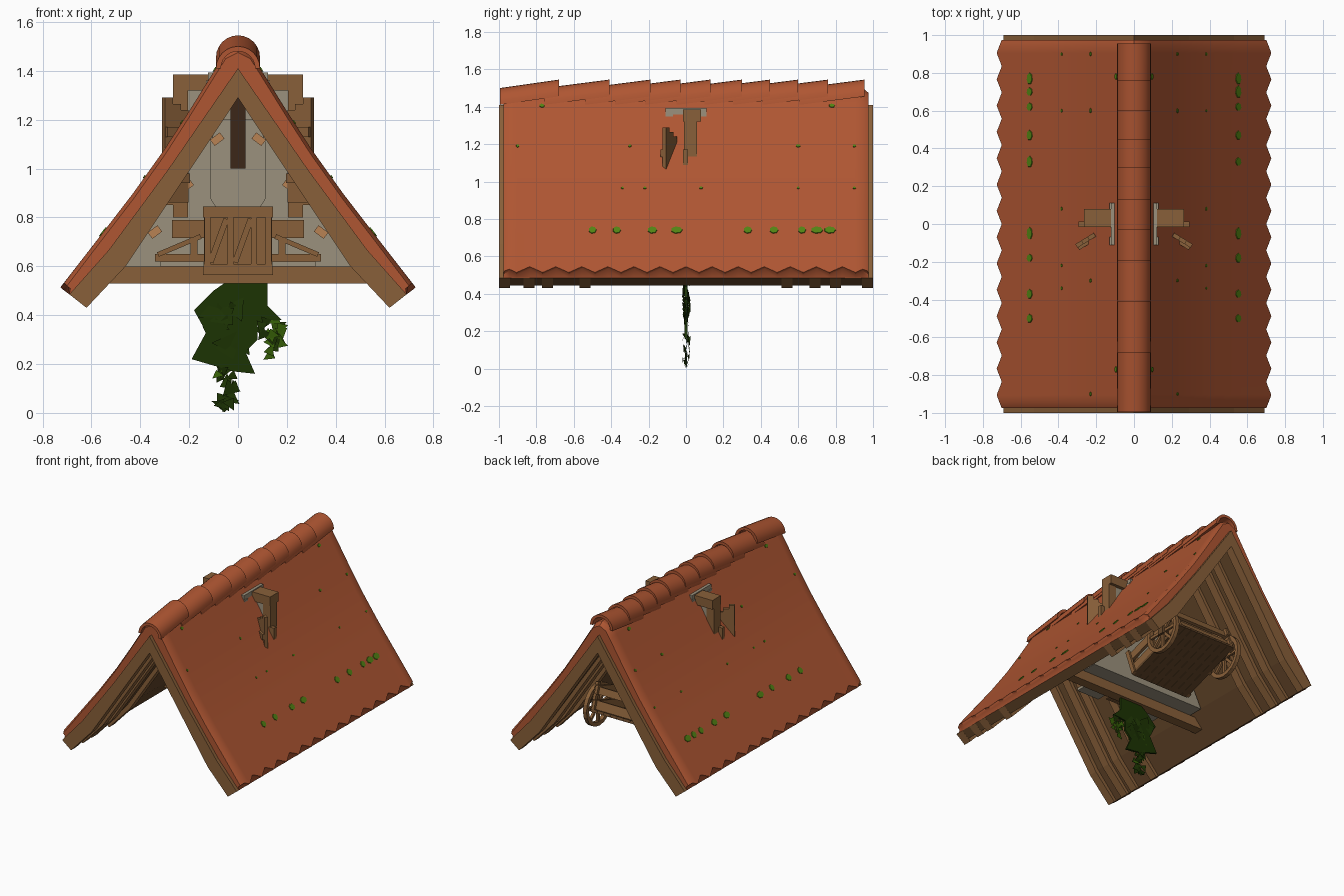
import bpy, bmesh, math, random
from mathutils import Matrix, Vector

random.seed(4)
cube = bpy.data.objects.get("Cube")
if cube:
    bpy.data.objects.remove(cube)


def material(name, rgb):
    m = bpy.data.materials.new(name)
    m.use_nodes = True
    m.diffuse_color = (*rgb, 1)
    m.node_tree.nodes["Principled BSDF"].inputs["Base Color"].default_value = (*rgb, 1)
    return m


TILE = material("terracotta", (.43, .093, .032))
WOOD = material("wood", (.25, .117, .041))
DARK = material("dark wood", (.13, .062, .023))
SHADE = material("dark opening", (.045, .02, .009))
PALE = material("pale wood", (.48, .225, .087))
STONE = material("plaster", (.33, .285, .205))
MOSS = material("moss", (.085, .23, .007))
LEAF = material("dark leaf", (.012, .034, .001))
LEAF2 = material("light leaf", (.034, .105, .002))


def finish(name, bm, mat, smooth=False):
    bmesh.ops.recalc_face_normals(bm, faces=bm.faces)
    me = bpy.data.meshes.new(name)
    bm.to_mesh(me)
    bm.free()
    me.materials.append(mat)
    ob = bpy.data.objects.new(name, me)
    bpy.context.collection.objects.link(ob)
    if smooth:
        me.shade_smooth()
        me.set_sharp_from_angle(angle=math.radians(35))
    return ob


def loft(name, rings, mat, smooth=False):
    bm = bmesh.new()
    loops = [[bm.verts.new(p) for p in ring] for ring in rings]
    n = len(loops[0])
    for a, b in zip(loops, loops[1:]):
        for i in range(n):
            bm.faces.new((a[i], a[(i + 1) % n], b[(i + 1) % n], b[i]))
    bm.faces.new(loops[0])
    bm.faces.new(loops[-1])
    return finish(name, bm, mat, smooth)


def prism(name, pts, y0, y1, mat):
    return loft(name, [[(x, y, z) for x, z in pts] for y in (y0, y1)], mat)


def box(name, lo, hi, mat, rot=None):
    lo, hi = Vector(lo), Vector(hi)
    bm = bmesh.new()
    bmesh.ops.create_cube(bm, size=1)
    bmesh.ops.scale(bm, vec=hi - lo, verts=bm.verts)
    if rot:
        bmesh.ops.rotate(bm, matrix=Matrix.Rotation(rot[0], 3, rot[1]), verts=bm.verts)
    bmesh.ops.translate(bm, vec=(lo + hi) / 2, verts=bm.verts)
    return finish(name, bm, mat)


def mirrored(half):
    return half + [(-x, z) for x, z in reversed(half) if x > 0]


# Roof section lines, from the ridge down to the eave
SKIN = [(0, 1.5), (.05, 1.475), (.088, 1.415), (.2, 1.235), (.3, 1.08), (.43, .898), (.57, .716), (.72, .525)]
SPAR = [(0, 1.41), (.29, .99), (.53, .665), (.69, .485)]
LINE = [(0, 1.33), (.265, .94), (.48, .622), (.637, .445)]
INNER = [(0, 1.29), (.25, .915), (.46, .6), (.62, .43)]


def chevron(outer, inner):
    return ([(-x, z) for x, z in reversed(outer) if x] + outer
            + list(reversed(inner)) + [(-x, z) for x, z in inner if x])


# Tiled skin with a toothed eave, thin lip and rolled-down ends
rings = []
for j in range(29):
    y = -.975 + 1.95 * j / 28
    tx, tz = (.727, .514) if j % 2 else (.7, .545)
    dip = .025 if j in (0, 28) else 0
    outer = [(x, z - dip) for x, z in SKIN[:-1] + [(tx, tz)]] + [(tx - .014, tz - dip - .012)]
    rings.append([(x, y, z) for x, z in chevron(outer, SPAR)])
    if j == 0 or j == 27:
        yy = -.945 if j == 0 else .945
        outer = SKIN[:-1] + [(.712, .532), (.698, .52)]
        rings.append([(x, yy, z) for x, z in chevron(outer, SPAR)])
loft("roof_tiles", rings, TILE, True)

# Boarding under the tiles and the rafters
prism("roof_boarding", chevron(SPAR, LINE), -.97, .97, DARK)
for y in (-.97, -.84, -.74, -.54, .54, .69, .8, .97):
    prism("rafter", chevron(SPAR, INNER), y - .03, y + .03, WOOD)

# Overlapping ridge tiles, each rising towards its far end
for end in (-.68, -.41, -.19, -.03, .13, .3, .45, .6, .76, .955):
    start = max(-.995, end - .35)
    rings = []
    for y, z in ((start, 1.41), (end, 1.455)):
        arc = [math.pi * i / 12 for i in range(13)]
        ring = [(.09 * math.cos(a), y, z + .09 * math.sin(a)) for a in arc]
        ring += [(.07 * math.cos(a), y, z + .07 * math.sin(a)) for a in reversed(arc)]
        rings.append(ring)
    loft("ridge_tile", rings, TILE, True)


def on_skin(z):
    for (x0, z0), (x1, z1) in zip(SKIN, SKIN[1:]):
        if z1 <= z <= z0:
            t = (z0 - z) / (z0 - z1)
            return x0 + t * (x1 - x0), math.atan2(z0 - z1, x1 - x0)


# Moss patches lying on both slopes
MOSS_ROWS = [(.74, .026, (-.5, -.37, -.18, -.05, .33, .47, .62, .7, .77)),
             (.965, .008, (-.34, -.22, .08, .6, .9)),
             (1.19, .01, (-.9, -.3, .6, .9)), (1.405, .013, (-.77, .78))]
for z, r, ys in MOSS_ROWS:
    x, slope = on_skin(z)
    for y in ys:
        for s in (-1, 1):
            bm = bmesh.new()
            bmesh.ops.create_cone(bm, cap_ends=True, segments=7, radius1=r, radius2=r * .9, depth=.009)
            bmesh.ops.scale(bm, vec=(.95, random.uniform(.8, 1.4), 1), verts=bm.verts)
            bmesh.ops.rotate(bm, matrix=Matrix.Rotation(s * slope, 3, "Y"), verts=bm.verts)
            bmesh.ops.translate(bm, vec=(s * x, y, z), verts=bm.verts)
            finish("moss_patch", bm, MOSS)

# Cross wall, its slit and tie beam
prism("cross_wall", mirrored([(0, 1.37), (.28, .96), (.46, .6)]), 0, .14, STONE)
prism("wall_slit", mirrored([(0, 1.3), (.03, 1.26), (.03, 1.0)]), -.048, -.04, SHADE)
prism("tie_beam", mirrored([(.5, .6), (.57, .53)]), -.04, .03, WOOD)

# Window surround: stone panel and niche, wooden lintel
box("stone_panel", (-.22, -.005, .85), (.22, .055, 1.34), STONE)
prism("stone_niche", mirrored([(.08, 1.2), (.115, 1.1), (.115, .88), (.09, .84)]), -.04, 0, STONE)
box("lintel", (-.265, -.015, 1.32), (.265, .08, 1.385), WOOD)
for s in (-1, 1):
    box("post", (s * .235 - .03, -.012, .8), (s * .235 + .03, .06, 1.33), WOOD)
    box("hinge_board", (s * .275 - .02, -.016, .85), (s * .275 + .02, .012, 1.17), WOOD)
    box("stone_bracket", (s * .095 - .028, -.11, 1.355), (s * .095 + .028, .11, 1.392), STONE)
    for y in (-.09, .09):
        box("bracket_foot", (s * .105 - .025, y - .02, 1.32), (s * .105 + .025, y + .02, 1.36), STONE)
    box("stone_ledge", (s * .23 - .09, -.2, .6), (s * .23 + .09, 0, .62), STONE)

    # Pale pegs along the wall slope
    for x, z in ((.085, 1.12), (.21, .93), (.34, .74)):
        box("peg", (s * x - .025, -.06, z - .016), (s * x + .025, 0, z + .016), PALE, (s * .65, "Y"))

    # Side boards and braces beside the planter
    box("side_board", (s * .205 - .065, -.05, .715), (s * .205 + .065, -.02, .79), WOOD)
    box("side_rail", (s * .24 - .1, -.06, .62), (s * .24 + .1, -.03, .65), WOOD)
    box("side_brace", (s * .24 - .095, -.07, .675), (s * .24 + .095, -.04, .695), WOOD, (s * .4, "Y"))
    box("side_post", (s * .18 - .015, -.065, .6), (s * .18 + .015, -.035, .72), WOOD)

    # Open shutter of three planks with two battens
    turn = Matrix.Translation((s * .205, -.055, 0)) @ Matrix.Rotation(-s * .55, 4, "Z")
    for i in range(3):
        top = 1.29 - .025 * (2 - i)
        plank = box("shutter_plank", (s * (.022 + .038 * i) - .019, -.011, .86),
                    (s * (.022 + .038 * i) + .019, .011, top), WOOD)
        plank.matrix_world = turn
    for z in (.94, 1.13):
        batten = box("shutter_batten", (s * .06 - .055, -.026, z), (s * .06 + .055, -.01, z + .04), WOOD)
        batten.matrix_world = turn

# Planter box with braced front
box("planter", (-.14, -.1, .57), (.14, -.02, .84), WOOD)
for z in (.565, .8):
    box("planter_rail", (-.143, -.118, z), (.143, -.1, z + .045), WOOD)
for x in (-.125, -.03, .065, .125):
    box("planter_batten", (x - .012, -.114, .6), (x + .012, -.1, .81), WOOD)
for x in (-.08, .02):
    box("planter_brace", (x - .012, -.112, .61), (x + .012, -.1, .8), WOOD, (.35, "Y"))


# Hanging plant made of flat, ragged leaves
def leaves(name, count, cx, cz, rx, rz, size, mat):
    bm = bmesh.new()
    for _ in range(count):
        a, q = random.uniform(0, math.tau), math.sqrt(random.random())
        c = Vector((cx + rx * q * math.cos(a), random.uniform(-.015, .015), cz + rz * q * math.sin(a)))
        spin = random.uniform(0, math.tau)
        pts = []
        for k in range(3):
            r = size * random.uniform(.6, 1.2)
            ang = spin + k * math.tau / 3
            pts.append(bm.verts.new(c + Vector((r * math.cos(ang), random.uniform(-.012, .012), r * math.sin(ang)))))
        bm.faces.new(pts)
    for v in bm.verts:
        v.co.z = max(v.co.z, .003)
    finish(name, bm, mat)


prism("plant_core", [(0, .57), (.03, .53), (.12, .53), (.12, .44), (.18, .38), (.08, .37), (.08, .3), (.03, .25),
                     (.07, .16), (-.02, .17), (-.19, .22), (-.13, .33), (-.18, .42), (-.1, .5)],
      -.008, .008, LEAF)
leaves("plant_mass", 30, -.05, .34, .09, .11, .06, LEAF)
leaves("plant_tail", 24, -.05, .1, .04, .08, .035, LEAF)
leaves("plant_side_shade", 10, .13, .33, .04, .08, .034, LEAF)
leaves("plant_side", 14, .15, .3, .035, .08, .032, LEAF2)
leaves("plant_highlights", 6, -.06, .2, .1, .12, .026, LEAF2)

# Tipped cart: bed, ends, rails and stakes turn about the axle
PIVOT = Vector((0, .615, .71))
TIP = Matrix.Translation(PIVOT) @ Matrix.Rotation(.33, 4, "X") @ Matrix.Translation(-PIVOT)


def cart_part(name, lo, hi, mat):
    box(name, lo, hi, mat).matrix_world = TIP


for i in range(9):
    x = -.208 + .052 * i
    cart_part("cart_plank", (x - .025, .23, .67), (x + .025, .74, .69), DARK)
for y in (.24, .7):
    cart_part("cart_end", (-.22, y, .69), (.22, y + .02, .75), WOOD)
    cart_part("cart_end_rail", (-.22, y, .79), (.22, y + .02, .84), WOOD)
for s in (-1, 1):
    for z in (.69, .79):
        cart_part("cart_side", (s * .22 - .01, .23, z), (s * .22 + .01, .74, z + .06), WOOD)
    for y in (.25, .48, .71):
        cart_part("cart_stake", (s * .235 - .01, y - .015, .67), (s * .235 + .01, y + .015, .87), WOOD)

    # Spoked wheel
    rings = []
    for i in range(21):
        a = math.tau * i / 20
        rings.append([(s * .265 + dx, .615 + r * math.cos(a), .71 + r * math.sin(a))
                      for r, dx in ((.15, -.014), (.15, .014), (.122, .014), (.122, -.014))])
    loft("wheel_rim", rings, WOOD)
    for i in range(4):
        box("wheel_spokes", (s * .265 - .008, .605, .58), (s * .265 + .008, .625, .84), WOOD,
            (i * math.pi / 4, "X"))
    box("wheel_hub", (s * .265 - .025, .59, .685), (s * .265 + .025, .64, .735), DARK)
box("axle", (-.27, .6, .695), (.27, .63, .725), WOOD)
